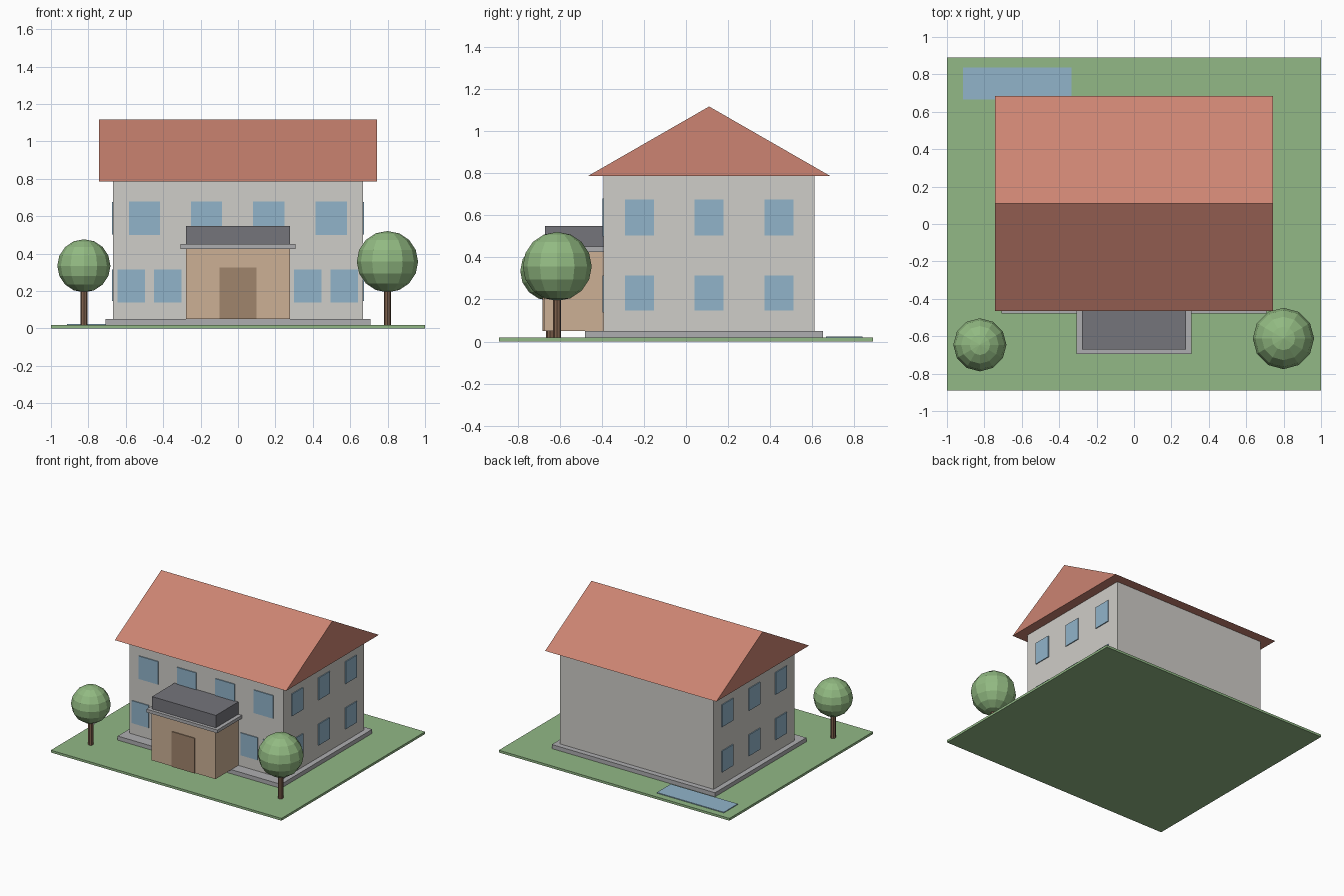
import bpy
import bmesh
from mathutils import Matrix

cube = bpy.data.objects.get("Cube")
if cube:
    bpy.data.objects.remove(cube, do_unlink=True)


def material(name, *rgb):
    """Flat material from 0-255 display values, stored as linear."""
    lin = [((c / 255 + 0.055) / 1.055) ** 2.4 for c in rgb] + [1.0]
    mat = bpy.data.materials.new(name)
    mat.use_nodes = True
    mat.diffuse_color = lin
    mat.node_tree.nodes["Principled BSDF"].inputs["Base Color"].default_value = lin
    return mat


grass = material("grass green", 146, 184, 134)
stone = material("stone grey", 174, 174, 176)
plaster = material("wall plaster", 207, 205, 200)
tile = material("roof tile red", 204, 132, 114)
glass = material("window blue", 145, 180, 202)
tan = material("porch tan", 204, 176, 149)
wood = material("door brown", 160, 133, 108)
slate = material("slate grey", 117, 117, 123)
leaf = material("leaf green", 146, 186, 130)
bark = material("bark brown", 128, 98, 78)


def finish(name, bm, mat):
    bmesh.ops.recalc_face_normals(bm, faces=bm.faces[:])
    mesh = bpy.data.meshes.new(name)
    bm.to_mesh(mesh)
    bm.free()
    mesh.materials.append(mat)
    obj = bpy.data.objects.new(name, mesh)
    bpy.context.collection.objects.link(obj)
    return obj


def box(name, mat, x, y, z):
    """Box from (min, max) ranges."""
    bm = bmesh.new()
    centre = [(a + b) / 2 for a, b in (x, y, z)]
    size = [b - a for a, b in (x, y, z)]
    bmesh.ops.create_cube(bm, size=1, matrix=Matrix.LocRotScale(centre, None, size))
    return finish(name, bm, mat)


def around(centre, width):
    return (centre - width / 2, centre + width / 2)


GROUND, FLOOR, EAVES, RIDGE = 0.018, 0.05, 0.787, 1.117
WALL_X, FRONT, BACK = 0.667, -0.391, 0.61
PLATE = 0.007

# Site and main block
box("lawn", grass, (-1, 1), (-0.89, 0.89), (0, GROUND))
box("pond", glass, (-0.915, -0.334), (0.665, 0.838), (GROUND, 0.024))
box("foundation", stone, (-0.708, 0.708), (-0.479, 0.652), (GROUND, FLOOR))
box("house_walls", plaster, (-WALL_X, WALL_X), (FRONT, BACK), (FLOOR, EAVES))

# Gable roof: triangular profile extruded along x
bm = bmesh.new()
profile = [(-0.465, EAVES), (0.685, EAVES), (0.11, RIDGE)]
face = bm.faces.new([bm.verts.new((-0.743, y, z)) for y, z in profile])
ext = bmesh.ops.extrude_face_region(bm, geom=[face])["geom"]
bmesh.ops.translate(bm, vec=(1.486, 0, 0),
                    verts=[v for v in ext if isinstance(v, bmesh.types.BMVert)])
finish("gable_roof", bm, tile)

# Entrance porch
box("porch", tan, (-0.277, 0.277), (-0.674, FRONT), (FLOOR, 0.426))
box("porch_cornice", stone, (-0.307, 0.307), (-0.695, FRONT), (0.426, 0.451))
box("porch_roof", slate, (-0.277, 0.277), (-0.67, FRONT), (0.451, 0.548))
box("door", wood, (-0.1, 0.1), (-0.674 - PLATE, -0.674), (FLOOR, 0.325))

# Front windows, two rows
upper, lower = (0.5, 0.68), (0.138, 0.314)
for row, z, centres, width in (("upper", upper, (-0.5, -0.168, 0.164, 0.498), 0.167),
                               ("lower", lower, (-0.571, -0.376, 0.373, 0.568), 0.147)):
    for i, x in enumerate(centres):
        box(f"front_window_{row}_{i + 1}", glass, around(x, width),
            (FRONT - PLATE, FRONT), z)

# Side windows, same on both ends
for side, x in (("left", (WALL_X, WALL_X + PLATE)), ("right", (-WALL_X - PLATE, -WALL_X))):
    for row, z in (("upper", (0.503, 0.676)), ("lower", (0.148, 0.314))):
        for i, y in enumerate((-0.222, 0.11, 0.443)):
            box(f"{side}_window_{row}_{i + 1}", glass, x, around(y, 0.138), z)


# Trees
def tree(name, x, y, crown_z, radius):
    bm = bmesh.new()
    top = crown_z - radius * 0.8
    bmesh.ops.create_cone(bm, cap_ends=True, segments=8, radius1=0.019, radius2=0.019,
                          depth=top - GROUND,
                          matrix=Matrix.Translation((x, y, (top + GROUND) / 2)))
    finish(name + "_trunk", bm, bark)
    bm = bmesh.new()
    bmesh.ops.create_uvsphere(bm, u_segments=12, v_segments=8, radius=radius,
                              matrix=Matrix.Translation((x, y, crown_z)))
    finish(name + "_crown", bm, leaf)


tree("left_tree", 0.799, -0.612, 0.357, 0.164)
tree("right_tree", -0.824, -0.646, 0.335, 0.142)
